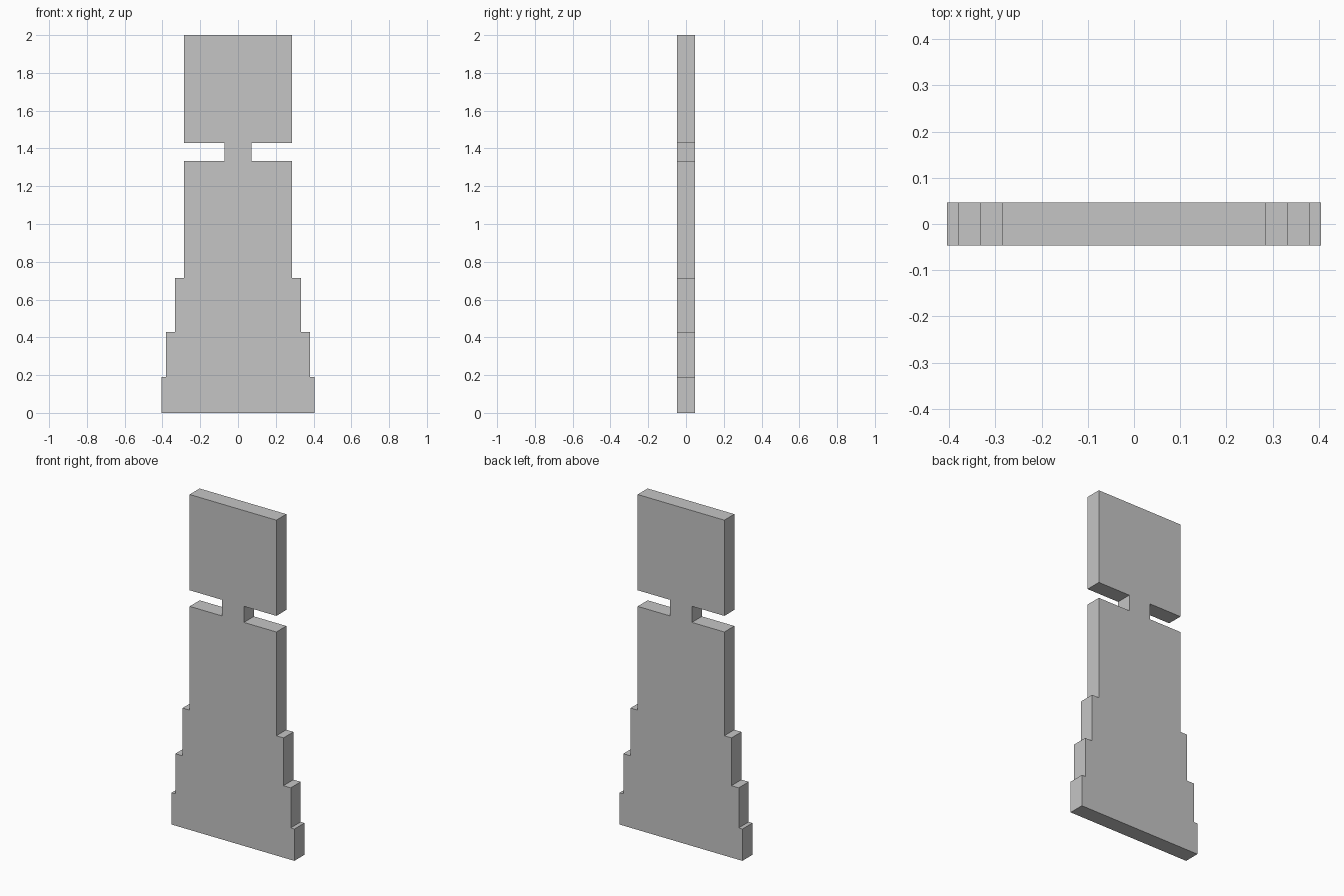
import bpy
import bmesh

if "Cube" in bpy.data.objects:
    bpy.data.objects.remove(bpy.data.objects["Cube"])

HALF_DEPTH = 0.047

grey = bpy.data.materials.new("light_grey")
grey.diffuse_color = (0.56, 0.56, 0.56, 1.0)
grey.use_nodes = True
grey.node_tree.nodes["Principled BSDF"].inputs["Base Color"].default_value = grey.diffuse_color

# Right-hand outline of the slab (half width, height), bottom to top
half_outline = [
    (0.405, 0.0), (0.405, 0.19),       # foot
    (0.381, 0.19), (0.381, 0.429),     # lower step
    (0.333, 0.429), (0.333, 0.714),    # upper step
    (0.286, 0.714), (0.286, 1.333),    # shaft
    (0.072, 1.333), (0.072, 1.429),    # narrow neck
    (0.286, 1.429), (0.286, 2.0),      # head block
]

# Mirror the outline, fill it and extrude it through the depth
outline = half_outline + [(-x, z) for x, z in reversed(half_outline)]
bm = bmesh.new()
front = bm.faces.new([bm.verts.new((x, -HALF_DEPTH, z)) for x, z in outline])
extruded = bmesh.ops.extrude_face_region(bm, geom=[front], use_keep_orig=True)
back_verts = [g for g in extruded["geom"] if isinstance(g, bmesh.types.BMVert)]
bmesh.ops.translate(bm, verts=back_verts, vec=(0, 2 * HALF_DEPTH, 0))
bmesh.ops.recalc_face_normals(bm, faces=bm.faces)

mesh = bpy.data.meshes.new("stepped_slab")
bm.to_mesh(mesh)
bm.free()
mesh.materials.append(grey)
slab = bpy.data.objects.new("stepped_slab", mesh)
bpy.context.collection.objects.link(slab)
